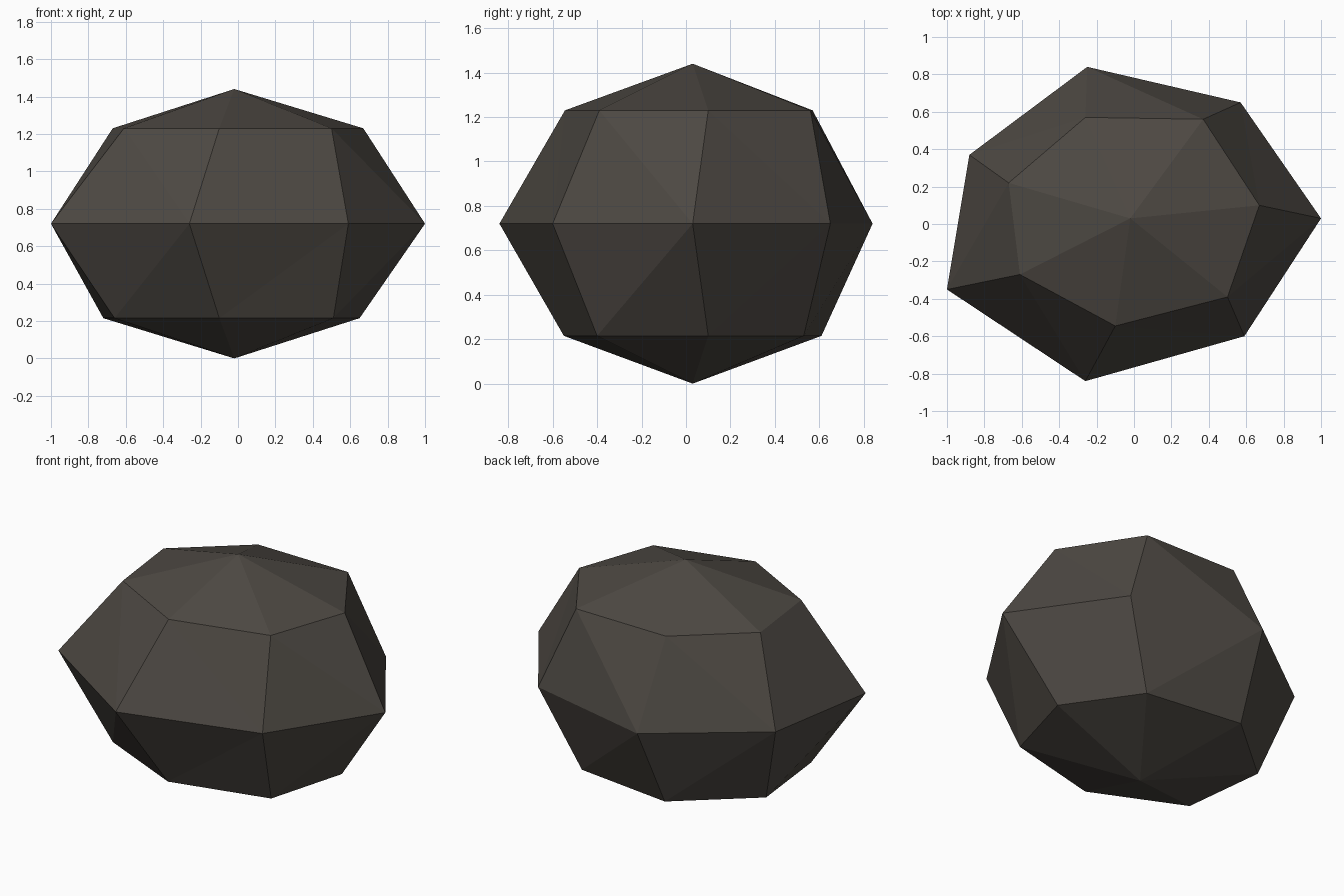
import bpy, bmesh

if "Cube" in bpy.data.objects:
    bpy.data.objects.remove(bpy.data.objects["Cube"])

# Seven-sided rings of the boulder: upper, widest and lower
upper = [(0.67, 0.10), (0.37, 0.56), (-0.26, 0.57), (-0.67, 0.22),
         (-0.61, -0.27), (-0.10, -0.545), (0.50, -0.39)]
middle = [(1.0, 0.03), (0.57, 0.65), (-0.25, 0.84), (-0.88, 0.37),
          (-1.0, -0.35), (-0.26, -0.84), (0.59, -0.60)]
lower = [(0.65, 0.10), (0.35, 0.53), (-0.28, 0.61), (-0.72, 0.235),
         (-0.66, -0.295), (-0.10, -0.55), (0.51, -0.40)]

bm = bmesh.new()
top = bm.verts.new((-0.02, 0.03, 1.44))
bottom = bm.verts.new((-0.02, 0.03, 0.0))
up, mid, low = [[bm.verts.new((x, y, z)) for x, y in ring]
                for ring, z in ((upper, 1.23), (middle, 0.72), (lower, 0.215))]

# Caps, and side facets split along the visible creases
for i in range(7):
    j = (i + 1) % 7
    bm.faces.new((top, up[i], up[j]))
    bm.faces.new((bottom, low[j], low[i]))
    for ring in (up, low):
        bm.faces.new((mid[i], mid[j], ring[i]))
        bm.faces.new((mid[j], ring[j], ring[i]))
bmesh.ops.recalc_face_normals(bm, faces=bm.faces[:])

mesh = bpy.data.meshes.new("boulder")
bm.to_mesh(mesh)
bm.free()

# Single dark stone colour
stone = bpy.data.materials.new("dark stone")
stone.diffuse_color = (0.075, 0.066, 0.056, 1)
stone.use_nodes = True
stone.node_tree.nodes["Principled BSDF"].inputs["Base Color"].default_value = stone.diffuse_color
mesh.materials.append(stone)
boulder = bpy.data.objects.new("boulder", mesh)
bpy.context.collection.objects.link(boulder)
